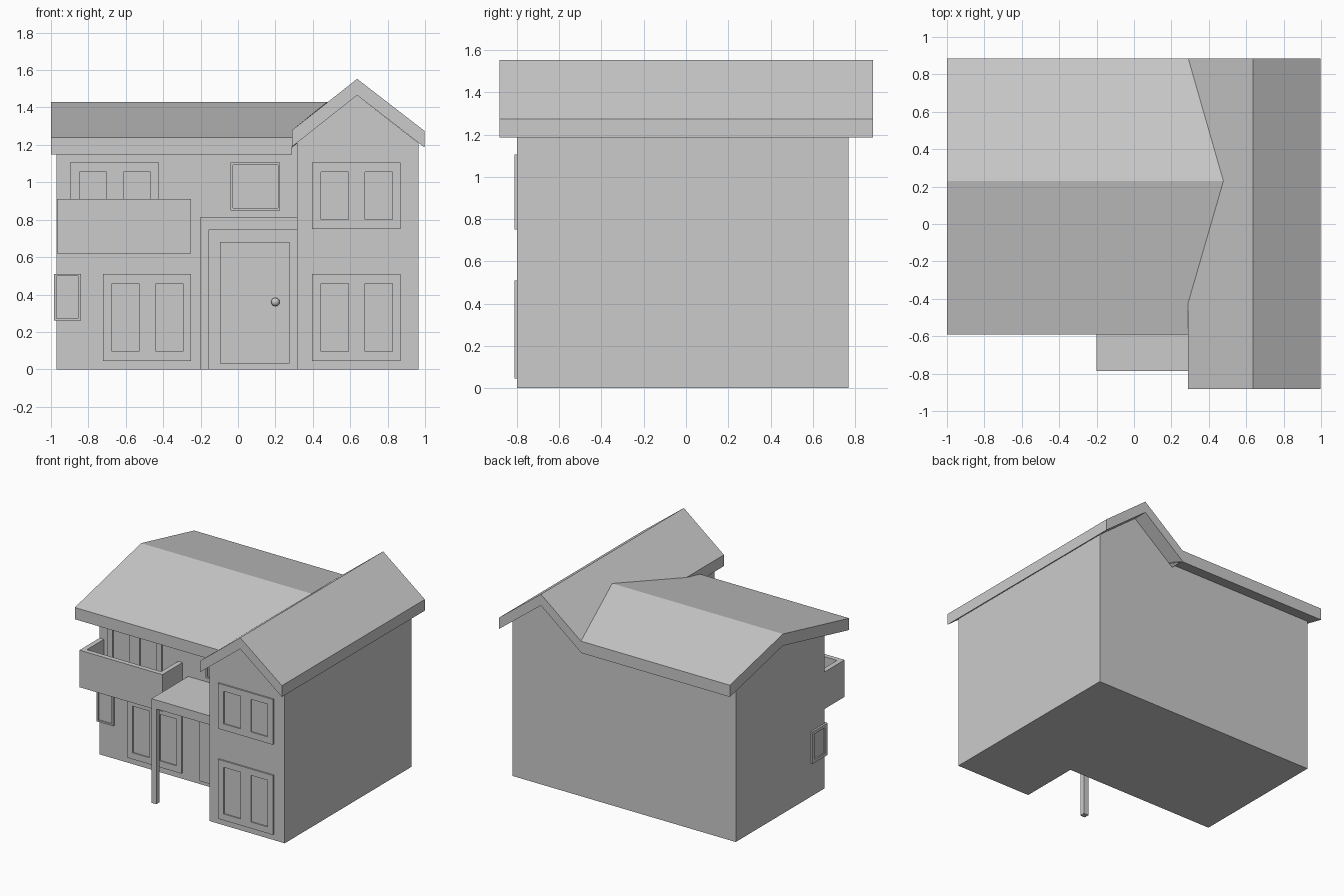
import bpy, bmesh
from mathutils import Vector

if "Cube" in bpy.data.objects:
    bpy.data.objects.remove(bpy.data.objects["Cube"])


def make(name, bm):
    bmesh.ops.recalc_face_normals(bm, faces=bm.faces)
    me = bpy.data.meshes.new(name)
    bm.to_mesh(me)
    bm.free()
    ob = bpy.data.objects.new(name, me)
    bpy.context.collection.objects.link(ob)
    return ob


def loft(name, a, b):
    """Solid between two matching end profiles."""
    bm = bmesh.new()
    va = [bm.verts.new(p) for p in a]
    vb = [bm.verts.new(p) for p in b]
    bm.faces.new(va)
    bm.faces.new(vb[::-1])
    n = len(va)
    for i in range(n):
        j = (i + 1) % n
        bm.faces.new((va[i], vb[i], vb[j], va[j]))
    return make(name, bm)


def box(name, x0, x1, y0, y1, z0, z1):
    prof = [(x0, z0), (x1, z0), (x1, z1), (x0, z1)]
    return loft(name, [(x, y0, z) for x, z in prof], [(x, y1, z) for x, z in prof])


def boolean(ob, other, op):
    mod = ob.modifiers.new("bool", 'BOOLEAN')
    mod.operation, mod.object, mod.solver = op, other, 'EXACT'
    bpy.context.view_layer.objects.active = ob
    bpy.ops.object.modifier_apply(modifier=mod.name)
    bpy.data.objects.remove(other, do_unlink=True)


def window(name, x0, x1, z0, z1, wall_y, panes, border):
    """Raised frame with recessed panes."""
    y0 = wall_y - 0.012
    ob = box(name, x0, x1, y0, wall_y + 0.03, z0, z1)
    for a, b in panes:
        cut = box("cutter", x0 + a, x0 + b, y0 - 0.1, y0 + 0.009, z0 + border, z1 - border)
        boolean(ob, cut, 'DIFFERENCE')
    return ob


MAIN_Y, WING_Y, BACK_Y = -0.33, -0.80, 0.77

# Walls: main block joined with the gabled wing
prof = [(MAIN_Y, 0), (BACK_Y, 0), (BACK_Y, 1.215), (0.23, 1.342), (MAIN_Y, 1.21)]
walls = loft("walls", [(-0.97, y, z) for y, z in prof], [(0.40, y, z) for y, z in prof])
prof = [(0.315, 0), (0.965, 0), (0.965, 1.21), (0.637, 1.465), (0.315, 1.212)]
wing = loft("wing", [(x, WING_Y, z) for x, z in prof], [(x, BACK_Y, z) for x, z in prof])
boolean(walls, wing, 'UNION')

# Main roof, its right end cut along the valleys of the wing roof
top = [(-0.59, 1.24, 0.29), (-0.42, 1.279, 0.29), (0.23, 1.43, 0.478), (0.885, 1.279, 0.29)]
prof = top + [(y, z - 0.092, x) for y, z, x in reversed(top)]
loft("main_roof", [(-1.0, y, z) for y, z, x in prof], [(x, y, z) for y, z, x in prof])

# Wing roof
top = [(0.29, 1.279), (0.637, 1.553), (0.998, 1.274)]
prof = top + [(x, z - 0.088) for x, z in reversed(top)]
loft("wing_roof", [(x, -0.883, z) for x, z in prof], [(x, 0.885, z) for x, z in prof])

# Balcony: open-topped tray
balcony = box("balcony", -0.968, -0.25, -0.578, MAIN_Y + 0.01, 0.62, 0.91)
boolean(balcony, box("cutter", -0.93, -0.288, -0.54, MAIN_Y, 0.66, 1.1), 'DIFFERENCE')

# Porch canopy and post
box("porch_canopy", -0.20, 0.315, -0.785, MAIN_Y, 0.745, 0.815)
box("porch_post", -0.20, -0.158, -0.785, -0.743, 0, 0.745)

# Front door and knob
box("front_door", -0.095, 0.275, MAIN_Y - 0.012, MAIN_Y + 0.02, 0.03, 0.68)
bpy.ops.mesh.primitive_uv_sphere_add(segments=16, ring_count=8, radius=0.023,
                                     location=(0.20, MAIN_Y - 0.03, 0.36))
knob = bpy.context.object
knob.name = "door_knob"
bpy.ops.object.shade_smooth()

# Two-pane windows
pair = [(0.05, 0.195), (0.285, 0.43)]
window("wing_upper_window", 0.395, 0.87, 0.75, 1.105, WING_Y, pair, 0.05)
window("wing_lower_window", 0.395, 0.87, 0.045, 0.51, WING_Y, pair, 0.05)
window("main_lower_window", -0.723, -0.25, 0.045, 0.51, MAIN_Y, pair, 0.05)
window("balcony_door", -0.897, -0.422, 0.64, 1.105, MAIN_Y, pair, 0.05)

# Single window over the porch
window("porch_window", -0.04, 0.225, 0.85, 1.105, MAIN_Y, [(0.012, 0.253)], 0.012)

# Corner window wrapping the left front corner
corner = box("corner_window", -0.985, -0.84, -0.345, -0.16, 0.26, 0.51)
boolean(corner, box("cutter", -0.97, -0.855, -0.40, -0.335, 0.272, 0.498), 'DIFFERENCE')
boolean(corner, box("cutter", -1.05, -0.975, -0.315, -0.19, 0.285, 0.485), 'DIFFERENCE')
